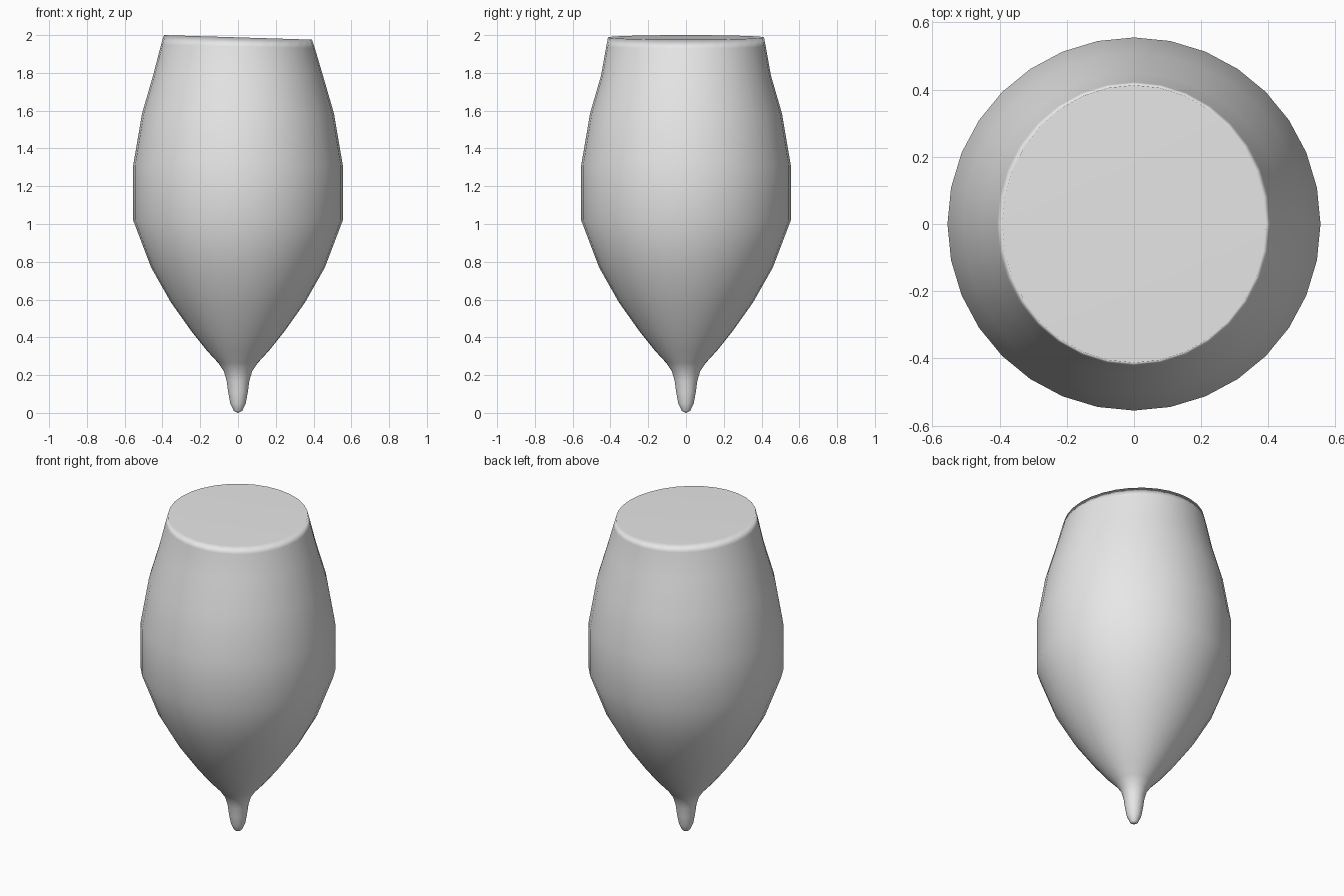
import bpy
import bmesh
from math import cos, sin, tau

cube = bpy.data.objects.get("Cube")
if cube:
    bpy.data.objects.remove(cube, do_unlink=True)

SIDES = 32

# Light grey material
grey = bpy.data.materials.new("light_grey")
grey.use_nodes = True
colour = (0.8, 0.8, 0.8, 1)
grey.diffuse_color = colour
grey.node_tree.nodes["Principled BSDF"].inputs["Base Color"].default_value = colour

# Radius and height, from the nipple tip up to the shoulder
profile = [(0.022, 0.01), (0.041, 0.05), (0.052, 0.11), (0.06, 0.17),
           (0.075, 0.22), (0.105, 0.265), (0.165, 0.33), (0.245, 0.43),
           (0.355, 0.585), (0.46, 0.77), (0.555, 1.02), (0.555, 1.31),
           (0.508, 1.585), (0.45, 1.785)]

bm = bmesh.new()


def ring(rx, ry, z, tilt=0.0):
    """Add one ring of vertices, lower on its +x side by the tilt."""
    angles = [tau * i / SIDES for i in range(SIDES)]
    return [bm.verts.new((rx * cos(a), ry * sin(a), z - tilt * cos(a))) for a in angles]


# Body rings, then a narrow band and the slightly slanted rim
rings = [ring(r, r, z) for r, z in profile]
rings.append(ring(0.407, 0.422, 1.94, 0.01))
rings.append(ring(0.392, 0.413, 1.988, 0.012))

for low, high in zip(rings, rings[1:]):
    for i in range(SIDES):
        j = (i + 1) % SIDES
        bm.faces.new((low[i], low[j], high[j], high[i]))

# Rounded tip and flat cap
tip = bm.verts.new((0, 0, 0))
for i in range(SIDES):
    bm.faces.new((tip, rings[0][(i + 1) % SIDES], rings[0][i]))
bm.faces.new(rings[-1])

bmesh.ops.recalc_face_normals(bm, faces=bm.faces)
for face in bm.faces:
    face.smooth = True

mesh = bpy.data.meshes.new("body")
bm.to_mesh(mesh)
bm.free()
mesh.materials.append(grey)
body = bpy.data.objects.new("body", mesh)
bpy.context.collection.objects.link(body)

# Keep the cap flat and let the shading roll over the rim
weighted = body.modifiers.new("rim_shading", "WEIGHTED_NORMAL")
weighted.mode = "FACE_AREA"
